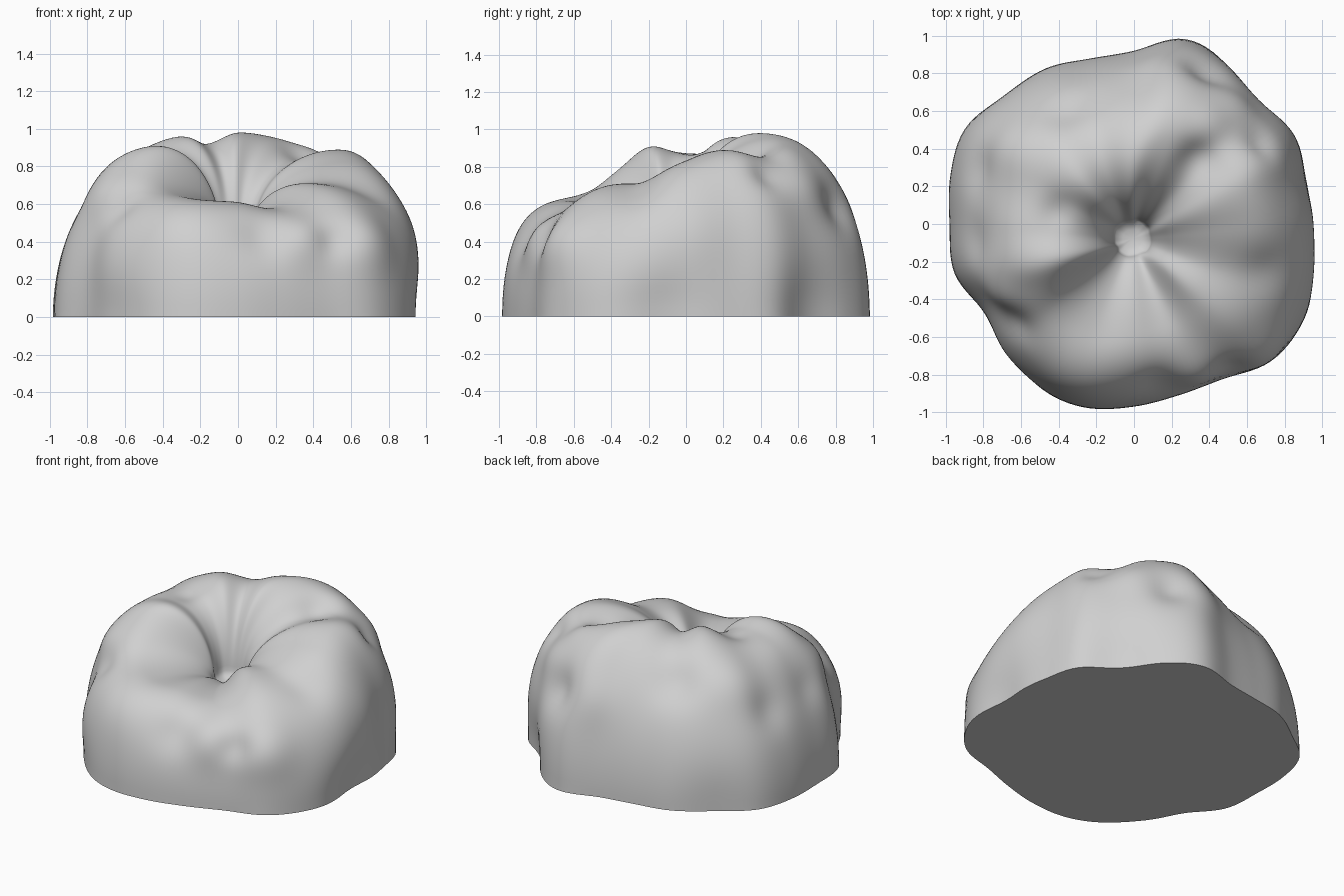
import bpy
import bmesh
import math
from mathutils import Vector

SEGMENTS = 160
OUTER_ROWS = 36
INNER_ROWS = 24
HOLE = Vector((-0.01, -0.08, 0.45))
HOLE_SIZE = 0.1

# Even directions, counter-clockwise from +x
outline_radius = [.97, .95, 1, .98, 1.01, 1.02, .92, .91,
                  .96, 1, 1.04, 1.01, .98, .99, .94, 1.01,
                  1.02, 1.01, .97, .94, .95, 1.03, 1.04, 1.02]
crest_fraction = [.58, .6, .58, .53, .46, .45, .42, .42,
                  .43, .46, .54, .6, .57, .55, .45, .46]
crest_height = [.82, .89, .86, .95, .98, .92, .96, .9,
                .88, .9, .7, .62, .61, .58, .7, .72]

# Bulges and hollows: position, reach, push along the surface
lumps = [
    # Foot of the boulder
    ((.7, .7, 0), .28, -.07),
    ((.97, -.15, 0), .22, -.06),
    ((-.7, -.72, 0), .25, -.05),
    ((-.72, .7, 0), .25, -.03),
    # Front
    ((.34, -.78, .42), .15, .05),
    ((.66, -.66, .38), .16, .05),
    ((.14, -.88, .45), .13, -.03),
    ((.52, -.78, .42), .09, -.04),
    ((-.3, -.8, .5), .22, .03),
    # Left side
    ((.55, .62, .7), .15, .04),
    ((.4, .52, .85), .12, .03),
    ((.66, .42, .74), .09, -.04),
    ((.36, .78, .57), .13, -.07),
    ((.34, .36, .84), .1, -.04),
    ((.65, -.2, .58), .13, -.06),
    ((.88, .05, .45), .2, .02),
    # Right side
    ((-.62, -.02, .76), .15, .03),
    ((-.65, -.33, .62), .13, .05),
    ((-.58, -.5, .55), .1, -.06),
    ((-.62, .4, .72), .16, .03),
    ((-.88, .3, .6), .13, -.04),
    ((-.9, -.1, .62), .11, -.03),
    # Back
    ((-.36, .62, .76), .14, -.04),
    ((-.42, .06, .91), .09, -.03),
    ((.1, .85, .6), .16, .02),
]


def around(table, turn):
    """Smooth closed interpolation of a table, with turn from 0 to 1."""
    place = turn * len(table)
    i = math.floor(place)
    t = place - i
    a, b, c, d = (table[(i + k) % len(table)] for k in (-1, 0, 1, 2))
    return b + t * (c - a + t * (2 * a - 5 * b + 4 * c - d
                                 + t * (3 * (b - c) + d - a))) / 2


def section(turn):
    """Points from the ground, over the crest and down into the hollow."""
    angle = turn * math.tau
    radius = around(outline_radius, turn)
    edge = Vector((radius * math.cos(angle), radius * math.sin(angle), 0))
    crest = around(crest_fraction, turn)
    height = around(crest_height, turn)
    # The front and left shoulders are fuller than the back and right ones
    power = .95 + .1 * math.sin(angle - math.pi / 4)
    steps = []
    for i in range(OUTER_ROWS):
        a = math.pi / 2 * i / OUTER_ROWS
        steps.append((crest + (1 - crest) * math.cos(a) ** power,
                      height * math.sin(a) ** power))
    for i in range(INNER_ROWS + 1):
        a = math.pi / 2 * i / INNER_ROWS
        steps.append((crest - (crest - HOLE_SIZE) * math.sin(a),
                      HOLE.z + (height - HOLE.z) * math.cos(a)))
    steps.append((HOLE_SIZE / 2, HOLE.z - .02))
    centre = Vector((HOLE.x, HOLE.y, 0))
    for fraction, z in steps:
        point = centre.lerp(edge, fraction)
        point.z = z
        yield point


def build_boulder():
    bm = bmesh.new()
    columns = [[bm.verts.new(p) for p in section(i / SEGMENTS)]
               for i in range(SEGMENTS)]
    pole = bm.verts.new(HOLE - Vector((0, 0, .02)))
    for i, here in enumerate(columns):
        after = columns[(i + 1) % SEGMENTS]
        for j in range(len(here) - 1):
            bm.faces.new((here[j], after[j], after[j + 1], here[j + 1]))
        bm.faces.new((here[-1], after[-1], pole))
    bm.normal_update()

    # Swell and hollow the surface
    moves = []
    for v in bm.verts:
        push = sum(amount * math.exp(-(v.co - Vector(spot)).length_squared / reach ** 2)
                   for spot, reach, amount in lumps)
        moves.append(v.normal * push)
    for v, move in zip(bm.verts, moves):
        v.co += move
    ground = [column[0] for column in columns]
    above = [v for column in columns for v in column[1:]] + [pole]
    for _ in range(2):
        bmesh.ops.smooth_vert(bm, verts=above, factor=.5,
                              use_axis_x=True, use_axis_y=True, use_axis_z=True)
    for v in above:
        v.co.z = max(v.co.z, .005)

    # Flat underside
    for v in ground:
        v.co.z = 0
    bm.faces.new(list(reversed(ground)))

    mesh = bpy.data.meshes.new("boulder")
    bm.to_mesh(mesh)
    bm.free()
    boulder = bpy.data.objects.new("boulder", mesh)
    bpy.context.collection.objects.link(boulder)
    return boulder


cube = bpy.data.objects.get("Cube")
if cube:
    bpy.data.objects.remove(cube, do_unlink=True)

stone = bpy.data.materials.new("grey stone")
stone.use_nodes = True
grey = (.63, .63, .63, 1)
stone.diffuse_color = grey
stone.node_tree.nodes["Principled BSDF"].inputs["Base Color"].default_value = grey

boulder = build_boulder()
boulder.data.materials.append(stone)
bpy.context.view_layer.objects.active = boulder
boulder.select_set(True)
bpy.ops.object.shade_smooth_by_angle(angle=math.radians(50))
